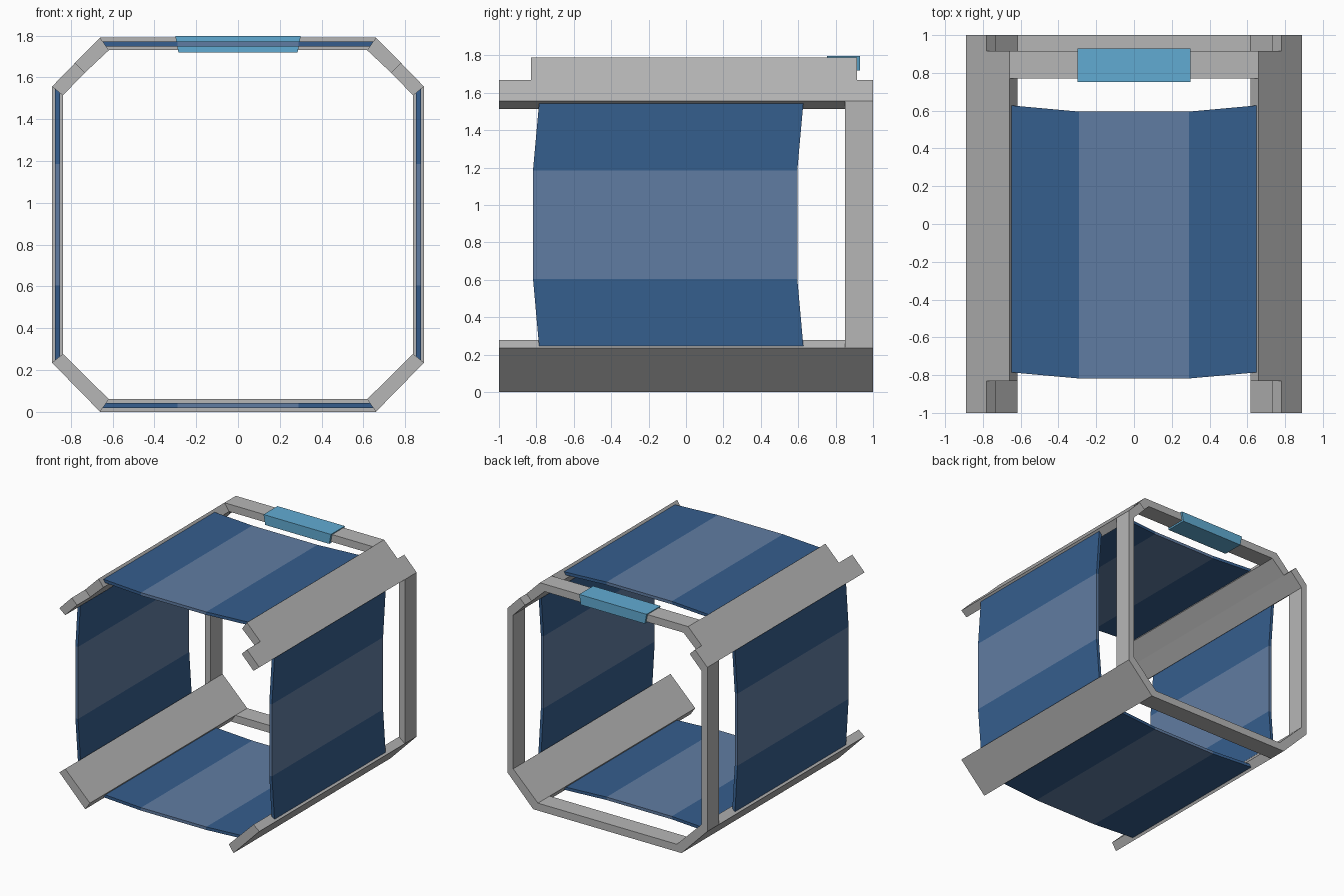
import bpy, bmesh
from mathutils import Vector

if "Cube" in bpy.data.objects:
    bpy.data.objects.remove(bpy.data.objects["Cube"])


def material(name, rgb):
    m = bpy.data.materials.new(name)
    m.diffuse_color = (*rgb, 1)
    m.use_nodes = True
    m.node_tree.nodes["Principled BSDF"].inputs["Base Color"].default_value = m.diffuse_color
    return m


GREY = material("frame grey", (0.47, 0.47, 0.47))
BLUE = material("panel blue", (0.036, 0.112, 0.27))
PALE = material("panel pale blue", (0.118, 0.203, 0.36))
CYAN = material("handle light blue", (0.12, 0.41, 0.65))

H = 1.79   # frame height


def obj(name, bm, *mats):
    bmesh.ops.recalc_face_normals(bm, faces=bm.faces)
    me = bpy.data.meshes.new(name)
    bm.to_mesh(me)
    bm.free()
    for m in mats:
        me.materials.append(m)
    o = bpy.data.objects.new(name, me)
    bpy.context.collection.objects.link(o)
    return o


def prism(name, profile, y0, y1, mat):
    """Extrude an x/z outline along y."""
    bm = bmesh.new()
    a = [bm.verts.new((x, y0, z)) for x, z in profile]
    b = [bm.verts.new((x, y1, z)) for x, z in profile]
    bm.faces.new(a)
    bm.faces.new(b[::-1])
    for i in range(len(a)):
        j = (i + 1) % len(a)
        bm.faces.new((a[i], a[j], b[j], b[i]))
    return obj(name, bm, mat)


def panel(name, place):
    """Thin panel with a bowed front and back; place maps (across, y, depth)."""
    cols = [(-0.655, -0.785, 0.628), (-0.29, -0.818, 0.595),
            (0.29, -0.818, 0.595), (0.655, -0.785, 0.628)]
    bm = bmesh.new()
    rings = [[bm.verts.new(place(u, y, d)) for y, d in
              ((y0, 0.018), (y1, 0.018), (y1, 0.042), (y0, 0.042))]
             for u, y0, y1 in cols]
    bm.faces.new(rings[0])
    bm.faces.new(rings[3][::-1])
    for i in range(3):
        for k in range(4):
            n = (k + 1) % 4
            f = bm.faces.new((rings[i][k], rings[i][n],
                              rings[i + 1][n], rings[i + 1][k]))
            f.material_index = 1 if i == 1 else 0
    obj(name, bm, BLUE, PALE)


# Diagonal corner beams, the upper ones made of two offset halves
for s, side in ((-1, "left"), (1, "right")):
    prism(f"lower_{side}_beam",
          [(s * x, z) for x, z in ((0.66, 0), (0.89, 0.235), (0.838, 0.277), (0.618, 0.06))],
          -1, 1, GREY)
    prism(f"upper_{side}_beam_outer_half",
          [(s * x, z) for x, z in ((0.89, 1.556), (0.78, 1.669), (0.733, 1.622), (0.838, 1.514))],
          -1, 1, GREY)
    prism(f"upper_{side}_beam_inner_half",
          [(s * x, z) for x, z in ((0.78, 1.669), (0.66, H), (0.618, 1.73), (0.733, 1.622))],
          -0.83, 0.915, GREY)
    # Upright of the back frame
    prism(f"back_{side}_post",
          [(s * x, z) for x, z in ((0.89, 0.235), (0.89, 1.556), (0.838, 1.514), (0.838, 0.277))],
          0.85, 1, GREY)
    # Side panel
    panel(f"{side}_panel", lambda u, y, d, s=s: Vector((s * (0.893 - d), y, 0.895 + u)))

# Bottom and top rails of the back frame
prism("back_bottom_rail", [(-0.66, 0), (0.66, 0), (0.618, 0.06), (-0.618, 0.06)], 0.85, 1, GREY)
prism("back_top_rail", [(-0.66, H), (0.66, H), (0.618, 1.73), (-0.618, 1.73)], 0.77, 0.915, GREY)

# Floor and roof panels
panel("bottom_panel", lambda u, y, d: Vector((u, y, d)))
panel("top_panel", lambda u, y, d: Vector((u, y, H - d)))

# Grip wrapped around the top rail
prism("handle_grip", [(-0.3, 1.798), (0.3, 1.798), (0.285, 1.718), (-0.285, 1.718)],
      0.753, 0.93, CYAN)
